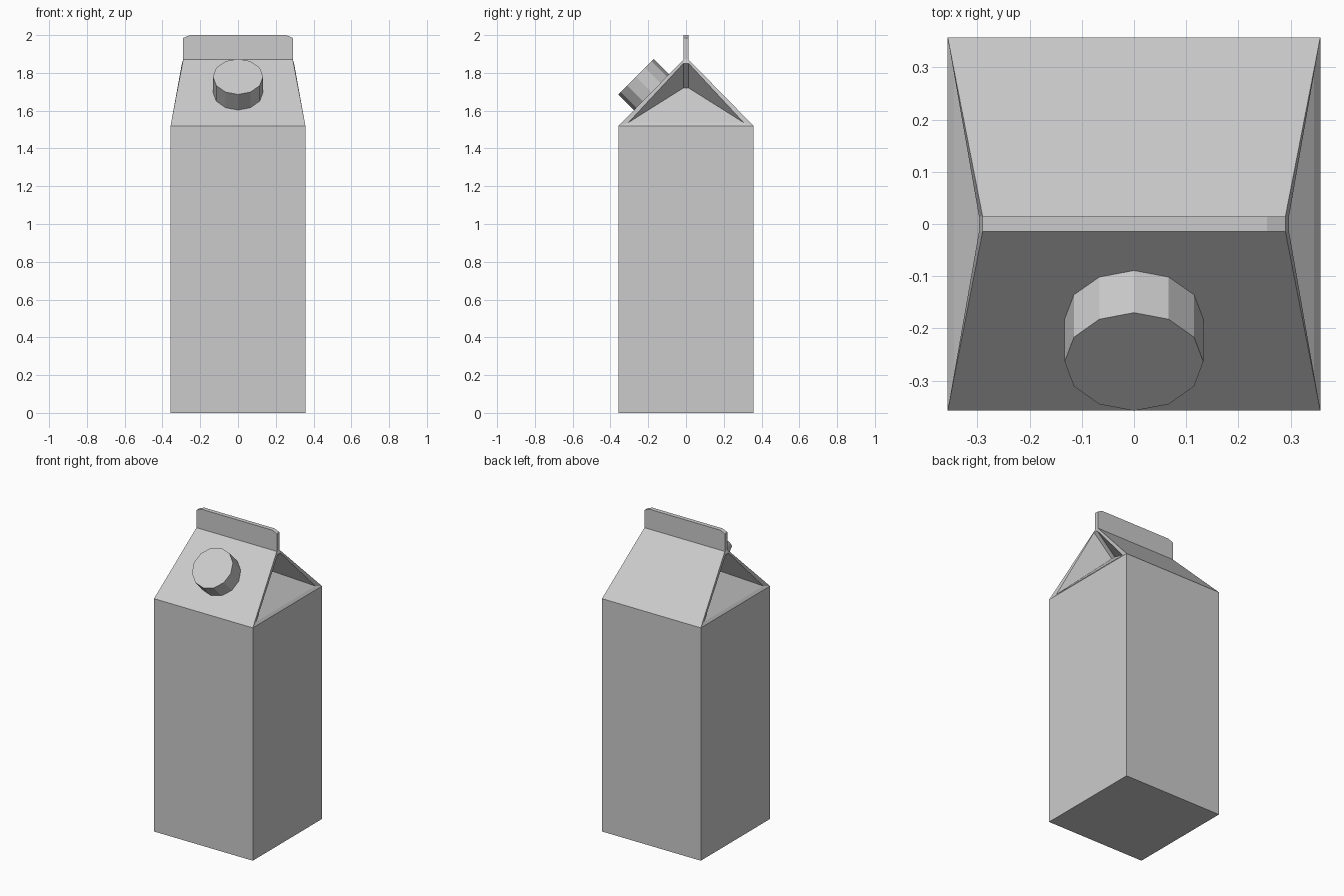
import bpy, bmesh
from math import pi, radians
from mathutils import Matrix, Vector

if "Cube" in bpy.data.objects:
    bpy.data.objects.remove(bpy.data.objects["Cube"])

W, H = 0.357, 1.52          # half width, shoulder height
T, R, TOP = 0.014, 1.87, 2.0  # half fin thickness, fin base, fin top


def finish(bm, name):
    bmesh.ops.recalc_face_normals(bm, faces=bm.faces)
    me = bpy.data.meshes.new(name)
    bm.to_mesh(me)
    bm.free()
    ob = bpy.data.objects.new(name, me)
    bpy.context.collection.objects.link(ob)
    return ob


def mid(p):
    # same point moved onto the y = 0 plane
    return (p[0], 0, p[2])


# Carton: one quarter, mirrored across x and y
A = (W, W, H)               # shoulder corner
B = (0.29, T, R)            # roof top corner
C = (0.345, 0.305, 1.537)   # gusset rim corner
D = (0.297, T, 1.85)        # gusset top
E = (0.16, T, 1.72)         # folded-in gusset tip
F = (0.29, T, 1.985)        # fin end
G = (0.255, T, TOP)         # fin clipped corner
quarter = [
    [(0, 0, 0), (W, 0, 0), (W, W, 0), (0, W, 0)],   # base
    [(0, W, 0), (W, W, 0), A, (0, W, H)],           # front/back wall
    [(W, 0, 0), (W, W, 0), A, mid(A)],              # side wall
    [(0, W, H), A, B, (0, T, R)],                   # roof
    [A, C, D, B],                                   # roof edge
    [mid(A), A, C, mid(C)],                         # gusset sill
    [C, D, E],                                      # gusset pleat
    [mid(C), C, E, mid(E)],                         # gusset triangle
    [D, E, mid(E), mid(D)],                         # gusset crease
    [B, D, mid(D), mid(B)],
    [(0, T, R), B, F, G, (0, T, TOP)],              # fin face
    [B, F, mid(F), mid(B)],                         # fin end
    [F, G, mid(G), mid(F)],
    [G, (0, T, TOP), (0, 0, TOP), mid(G)],          # fin top
]
bm = bmesh.new()
for sx in (1, -1):
    for sy in (1, -1):
        for face in quarter:
            bm.faces.new([bm.verts.new((x * sx, y * sy, z)) for x, y, z in face])
bmesh.ops.remove_doubles(bm, verts=bm.verts, dist=1e-4)
bmesh.ops.recalc_face_normals(bm, faces=bm.faces)
bmesh.ops.dissolve_limit(bm, angle_limit=radians(0.5), verts=bm.verts, edges=bm.edges)
finish(bm, "carton")

# Screw cap: 12-sided, standing square to the front roof slope
axis = Vector((0, -1, 1)).normalized()
top = Vector((0, -0.264, 1.78))
depth = 0.125
bm = bmesh.new()
bmesh.ops.create_cone(
    bm, cap_ends=True, segments=12, radius1=0.133, radius2=0.133, depth=depth,
    matrix=Matrix.Translation(top - axis * depth / 2) @ Matrix.Rotation(pi / 4, 4, 'X'))
finish(bm, "screw_cap")
